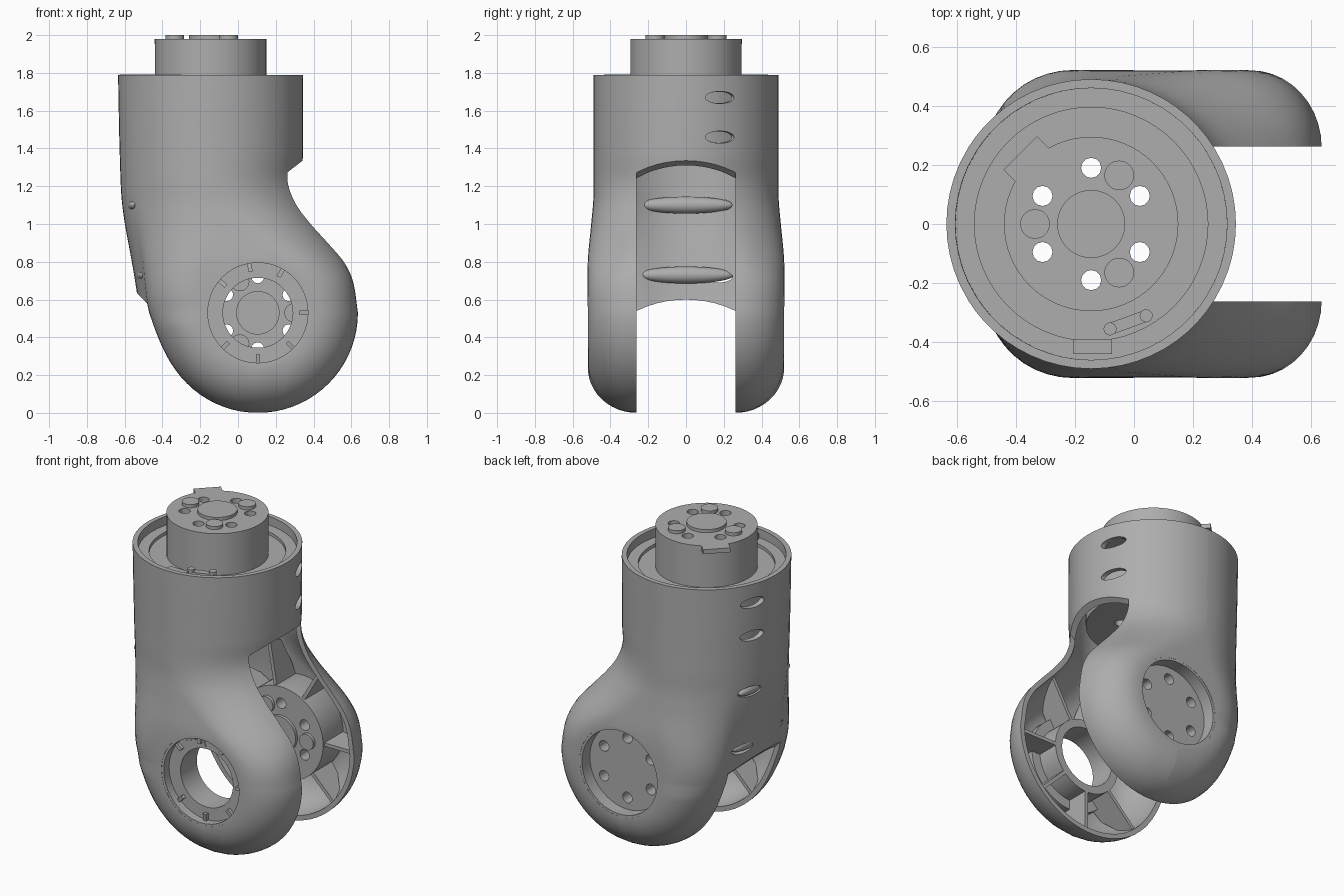
import bpy, bmesh, math
from mathutils import Matrix, Vector

cube = bpy.data.objects.get("Cube")
if cube:
    bpy.data.objects.remove(cube)

GREY = (0.42, 0.42, 0.42, 1)
mat = bpy.data.materials.new("satin grey")
mat.use_nodes = True
mat.diffuse_color = GREY
mat.node_tree.nodes["Principled BSDF"].inputs["Base Color"].default_value = GREY

NECK = Vector((-0.145, 0, 0))      # upright axis of the neck
HINGE = Vector((0.105, 0, 0.53))   # crosswise axis of the fork
GAP = 0.262


def make(name, bm):
    bmesh.ops.remove_doubles(bm, verts=bm.verts, dist=1e-5)
    bmesh.ops.recalc_face_normals(bm, faces=bm.faces)
    me = bpy.data.meshes.new(name)
    bm.to_mesh(me)
    bm.free()
    ob = bpy.data.objects.new(name, me)
    bpy.context.collection.objects.link(ob)
    me.materials.append(mat)
    return ob


def activate(ob):
    bpy.ops.object.select_all(action='DESELECT')
    ob.select_set(True)
    bpy.context.view_layer.objects.active = ob


def smooth(ob, angle=35):
    activate(ob)
    bpy.ops.object.shade_smooth_by_angle(angle=math.radians(angle))


def cut(ob, *cutters):
    for c in cutters:
        activate(ob)
        m = ob.modifiers.new("cut", 'BOOLEAN')
        m.operation, m.solver, m.object = 'DIFFERENCE', 'EXACT', c
        bpy.ops.object.modifier_apply(modifier=m.name)
        bpy.data.objects.remove(c)


def lathe(name, profile, frame, closed=False, steps=64):
    """Spin (radius, height) points around the z axis of a frame."""
    bm = bmesh.new()
    vs = [bm.verts.new((r, 0, h)) for r, h in profile]
    es = [bm.edges.new(p) for p in zip(vs, vs[1:] + vs[:1])][:None if closed else -1]
    bmesh.ops.spin(bm, geom=vs + es, axis=(0, 0, 1), cent=(0, 0, 0),
                   angle=math.tau, steps=steps, use_duplicate=False)
    bm.transform(frame)
    return make(name, bm)


def rod(name, r, h0, h1, frame, x=0, y=0, steps=32):
    return lathe(name, [(0, h0), (r, h0), (r, h1), (0, h1)],
                 frame @ Matrix.Translation((x, y, 0)), steps=steps)


def box(name, size, frame):
    bm = bmesh.new()
    bmesh.ops.create_cube(bm, size=1)
    bm.transform(frame @ Matrix.Diagonal((*size, 1)))
    return make(name, bm)


def ball(name, loc, scale):
    bm = bmesh.new()
    bmesh.ops.create_uvsphere(bm, u_segments=32, v_segments=16, radius=1)
    bm.transform(Matrix.Translation(loc) @ Matrix.Diagonal((*scale, 1)))
    return make(name, bm)


def prism(name, pts, depth, frame):
    """Outline in the frame's xy plane, centred thickness along its z."""
    bm = bmesh.new()
    f = bm.faces.new([bm.verts.new((a, b, -depth / 2)) for a, b in pts])
    out = bmesh.ops.extrude_face_region(bm, geom=[f])["geom"]
    bmesh.ops.translate(bm, vec=(0, 0, depth),
                        verts=[v for v in out if isinstance(v, bmesh.types.BMVert)])
    bm.transform(frame)
    return make(name, bm)


def curve(keys, z):
    """Smooth value through (z, value) keys."""
    i = max(j for j in range(len(keys) - 1) if keys[j][0] <= z or j == 0)
    slope = lambda a, b: (keys[b][1] - keys[a][1]) / (keys[b][0] - keys[a][0])
    (z0, a), (z1, b) = keys[i], keys[i + 1]
    m0, m1 = slope(max(i - 1, 0), i + 1), slope(i, min(i + 2, len(keys) - 1))
    h = z1 - z0
    t = (z - z0) / h
    return ((2*t**3 - 3*t*t + 1) * a + (t**3 - 2*t*t + t) * h * m0
            + (3*t*t - 2*t**3) * b + (t**3 - t*t) * h * m1)


# Housing: horizontal sections flowing from a round neck into a rounded fork
RIGHT = [(.53, .635), (.7, .608), (.8, .56), (.9, .475), (1, .385), (1.1, .31),
         (1.2, .268), (1.27, .262), (1.35, .268), (1.79, .27)]
LEFT = [(.53, -.47), (.6, -.485), (.85, -.515), (1.1, -.54), (1.4, -.552), (1.79, -.56)]
HALF = [(.53, .52), (.8, .52), (1, .502), (1.15, .49), (1.79, .49)]


def section(z):
    right, left = [], []
    dz = abs(z - .53)
    top = math.acos(max(0, min(1, (dz - .29) / .24))) if z < .53 else math.pi / 2
    t = max(0, min(1, (z - .6) / .6))
    b = t * t * (3 - 2 * t)
    levels = [(.26 * i / 5, 0) for i in range(5)] + [(.26, top * i / 10) for i in range(11)]
    for y, phi in levels:
        dome = math.sqrt(.2401 - y * y) - .415
        if z < .53:
            y += .26 * math.sin(phi)
            x = math.sqrt(max(0, (.29 + .24 * math.cos(phi)) ** 2 - dz * dz))
            bulge = (z / .53) ** 4
            right.append((.105 + x, y))
            left.append((.105 - x - bulge * (.045 + .6 * dome), y))
        else:
            half, r, l = curve(HALF, z), curve(RIGHT, z), curve(LEFT, z)
            y += (half - .26) * math.sin(phi)
            yy = y * .49 / half if phi else .26
            rnd = (r - l) / 2 * (1 - math.sqrt(max(0, .2401 - yy * yy)) / .415) if phi else 0
            inset = (1 - math.cos(phi)) * (1 - b)
            right.append((r - .24 * inset - b * rnd + b * dome, y))
            left.append((l + .28 * inset + b * rnd - (.6 + .4 * b) * dome, y))
    flip = lambda side: [(x, -y) for x, y in side]
    return (flip(right)[:0:-1] + right + left[::-1] + flip(left)[1:])


zs = [.001] + [.53 * (1 - math.cos(math.pi / 2 * i / 18)) for i in range(2, 18)]
zs += [.53 + 1.26 * i / 40 for i in range(41)]
bm = bmesh.new()
rings = [[bm.verts.new((x, y, z)) for x, y in section(z)] for z in zs]
for a, b in zip(rings, rings[1:]):
    for i in range(len(a)):
        j = (i + 1) % len(a)
        bm.faces.new((a[i], a[j], b[j], b[i]))
bm.faces.new(rings[0][::-1])
housing = make("housing_shell", bm)
activate(housing)
wall = housing.modifiers.new("wall", 'SOLIDIFY')
wall.thickness, wall.offset = .03, -1
bpy.ops.object.modifier_apply(modifier=wall.name)

# Frames: XZ maps an outline to the x-z plane; ARM[s] points outward at the hinge
XZ = Matrix.Rotation(math.pi / 2, 4, 'X')
UP = Matrix.Translation(NECK)
ARM = {s: Matrix.Translation(HINGE) @ Matrix.Rotation(-s * math.pi / 2, 4, 'X') for s in (1, -1)}

gap = prism("gap_cutter", [(-1, -.2), (1.2, -.2), (1.2, 1.38), (.4, 1.38), (.27, 1.28),
                           (.2, 1.22), (-.33, 1.2), (-.4, .5), (-1, 1.1)], 2 * GAP, XZ)
slots = [ball("slot_cutter", (x, .18, z), (.1, .08, .032)) for x, z in
         [(.31, 1.67), (.31, 1.46), (-.6, 1.67), (-.6, 1.46), (-.575, 1.1), (-.53, .72)]]
cut(housing, gap, rod("hub_cutter", .28, -.7, .7, ARM[1], steps=64), *slots)
smooth(housing)

# Horizontal ribs inside the rear wall
for i, (x, z) in enumerate([(-.55, 1.1), (-.5, .73)]):
    smooth(ball(f"wall_rib_{i}", (x, 0, z), (.045, .255, .045)))


# Drive face: centre boss, three pads and six through holes
def drive(name, profile, frame, face, out, turn):
    ob = lathe(name, profile, frame)
    spots = [(.19 * math.cos(turn + k * math.pi / 3), .19 * math.sin(turn + k * math.pi / 3))
             for k in range(6)]
    half = math.pi / 6
    spin = Matrix.Rotation(half, 4, 'Z')
    cut(ob, *[rod("hole_cutter", .034, -3, 3, frame @ spin, *p, steps=12) for p in spots])
    smooth(ob)
    smooth(rod(name + "_boss", .115, face, out, frame, steps=48))
    for k, p in enumerate(spots[::2]):
        smooth(rod(f"{name}_pad_{k}", .05, face, out, frame, *p))


drive("neck_drive", [(0, 1.36), (.39, 1.36), (.39, 1.7), (.475, 1.7), (.475, 1.735), (.395, 1.735),
                     (.395, 1.715), (.295, 1.715), (.295, 1.98), (0, 1.98)],
      UP, 1.97, 2, math.pi / 3)
drive("hinge_drive", [(0, .285), (.295, .285), (.295, .505), (.29, .519), (.265, .519),
                      (.265, .44), (0, .44)], ARM[1], .3, .265, 0)

# Open bearing ring on the front arm
smooth(lathe("bearing_ring", [(.185, .3), (.235, .3), (.235, .44), (.295, .44), (.295, .505),
                              (.29, .519), (.265, .519), (.265, .465), (.185, .465)],
             ARM[-1], closed=True))

# Radial ribs inside both arms
for s, start in ((1, .28), (-1, .22)):
    for k, deg in enumerate((0, -45, -90, -135, 60, 100, 140)):
        reach = .08 if deg == 100 else 0
        pts = [(start, .3), (.5 + reach, .3), (.46 + reach, .4), (.37, .47), (start, .49)]
        turn = Matrix.Rotation(-math.radians(deg), 4, 'Y')
        frame = Matrix.Translation(HINGE) @ turn @ Matrix.Diagonal((1, s, 1, 1))
        prism(f"arm_rib_{'back' if s > 0 else 'front'}_{k}", pts, .022, frame)

# Locating tabs on the drum and in the bearing
box("drum_tab", (.07, .16, .028), UP @ Matrix.Rotation(math.radians(135), 4, 'Z')
    @ Matrix.Translation((.305, 0, 1.966)))
box("bearing_tab", (.05, .13, .06), Matrix.Translation(HINGE) @ Matrix.Rotation(
    -math.radians(110), 4, 'Y') @ Matrix.Translation((.215, -.44, 0)) @ XZ)

# Small bracket with two screws and a connector on the ledge
bracket = Matrix.Translation((-.02, -.333, 1.745)) @ Matrix.Rotation(math.radians(20), 4, 'Z')
box("bracket", (.15, .04, .03), bracket)
for x in (-.065, .065):
    smooth(rod("bracket_screw", .022, -.01, .03, bracket, x, 0, 16))
box("connector", (.13, .05, .04), Matrix.Translation((-.14, -.415, 1.75)))
